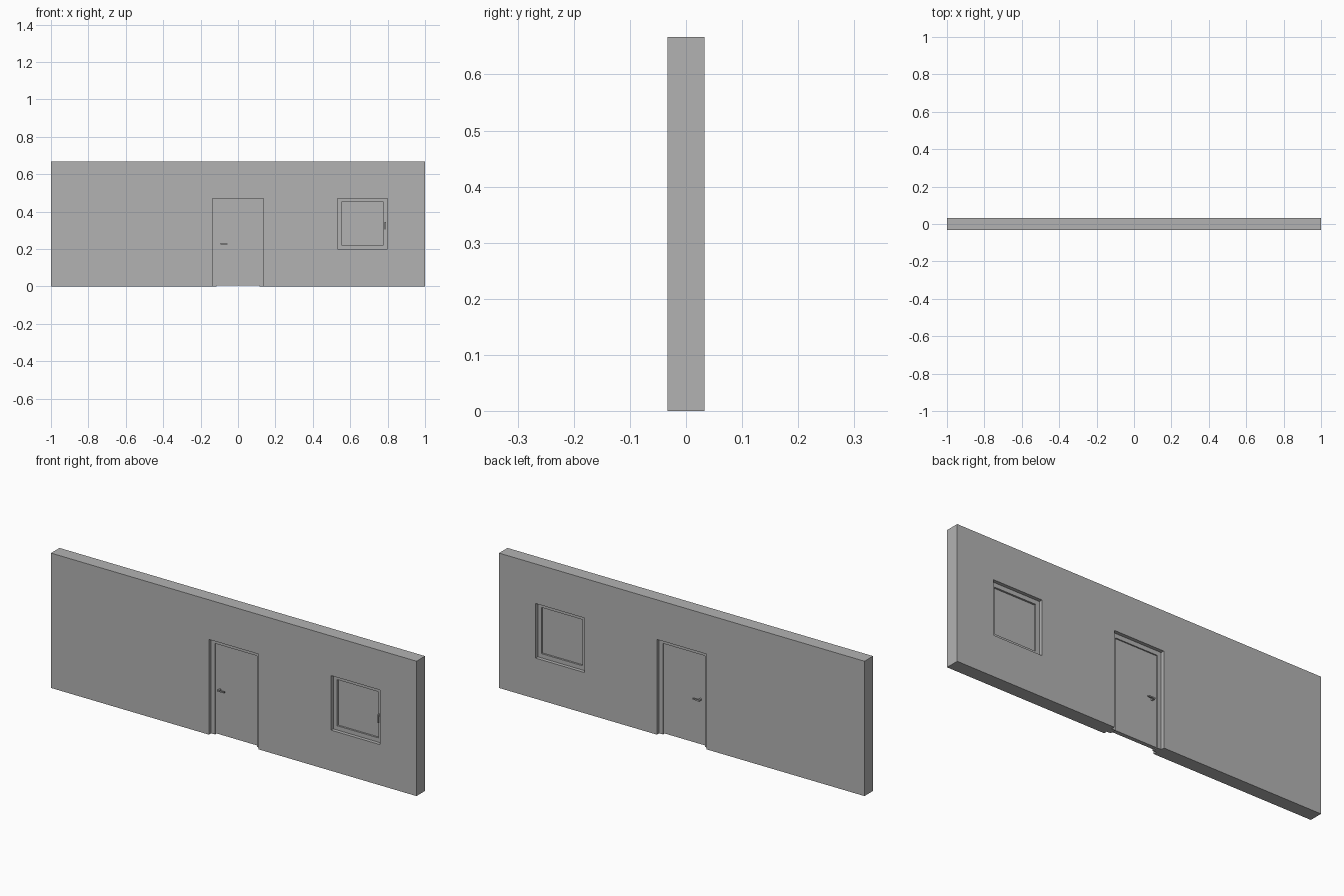
import bpy, bmesh
from mathutils import Matrix, Vector

if "Cube" in bpy.data.objects:
    bpy.data.objects.remove(bpy.data.objects["Cube"])

grey = bpy.data.materials.new("plain grey")
grey.diffuse_color = (0.45, 0.45, 0.45, 1)
grey.use_nodes = True
grey.node_tree.nodes["Principled BSDF"].inputs["Base Color"].default_value = grey.diffuse_color


def boxes(name, spans):
    """One object made of boxes, each given as (x0, x1, y0, y1, z0, z1)."""
    bm = bmesh.new()
    for x0, x1, y0, y1, z0, z1 in spans:
        m = (Matrix.Translation(((x0 + x1) / 2, (y0 + y1) / 2, (z0 + z1) / 2))
             @ Matrix.Diagonal((x1 - x0, y1 - y0, z1 - z0, 1)))
        bmesh.ops.create_cube(bm, size=1, matrix=m)
    me = bpy.data.meshes.new(name)
    bm.to_mesh(me)
    bm.free()
    me.materials.append(grey)
    ob = bpy.data.objects.new(name, me)
    bpy.context.collection.objects.link(ob)
    return ob


def frame(name, x0, x1, z0, z1, w, d, sill):
    """Two jambs, a head and optionally a bottom rail."""
    spans = [(x0, x0 + w, -d, d, z0, z1), (x1 - w, x1, -d, d, z0, z1),
             (x0 + w, x1 - w, -d, d, z1 - w, z1)]
    if sill:
        spans.append((x0 + w, x1 - w, -d, d, z0, z0 + w))
    return boxes(name, spans)


def cut(target, cutter):
    cutter.hide_render = True
    mod = target.modifiers.new("opening", 'BOOLEAN')
    mod.operation = 'DIFFERENCE'
    mod.solver = 'EXACT'
    mod.object = cutter
    bpy.context.view_layer.objects.active = target
    bpy.ops.object.modifier_apply(modifier=mod.name)
    bpy.data.objects.remove(cutter, do_unlink=True)


T = 0.0333            # half wall thickness
DX, DZ = 0.136, 0.471  # door half width and height
WX0, WX1, WZ0, WZ1 = 0.533, 0.800, 0.201, 0.471
FW, FD = 0.021, 0.016  # frame width and half depth

# wall with door and window openings
wall = boxes("wall", [(-1, 1, -T, T, 0, 0.667)])
cut(wall, boxes("door_cutter", [(-DX, DX, -0.1, 0.1, -0.1, DZ)]))
cut(wall, boxes("window_cutter", [(WX0, WX1, -0.1, 0.1, WZ0, WZ1)]))

# door: frame and leaf
frame("door_frame", -DX, DX, 0, DZ, FW, FD, False)
boxes("door_leaf", [(-DX + FW, DX - FW, -0.010, 0.010, 0.004, DZ - FW)])

# lever handle on each side of the door
for side, s in (("front", -1), ("back", 1)):
    def ys(a, b):
        return tuple(sorted((s * a, s * b)))
    boxes("door_handle_" + side, [
        (-0.093, -0.085, *ys(0.009, 0.030), 0.223, 0.231),
        (-0.085, -0.056, *ys(0.023, 0.030), 0.224, 0.230)])

# window: frame and pane
frame("window_frame", WX0, WX1, WZ0, WZ1, FW, FD, True)
boxes("window_pane", [(WX0 + FW, WX1 - FW, -0.007, 0.007, WZ0 + FW, WZ1 - FW)])

# window handle on the front, hanging down from its pivot
boxes("window_handle", [
    (0.783, 0.790, -0.030, -0.015, 0.335, 0.343),
    (0.784, 0.789, -0.030, -0.024, 0.303, 0.335)])
